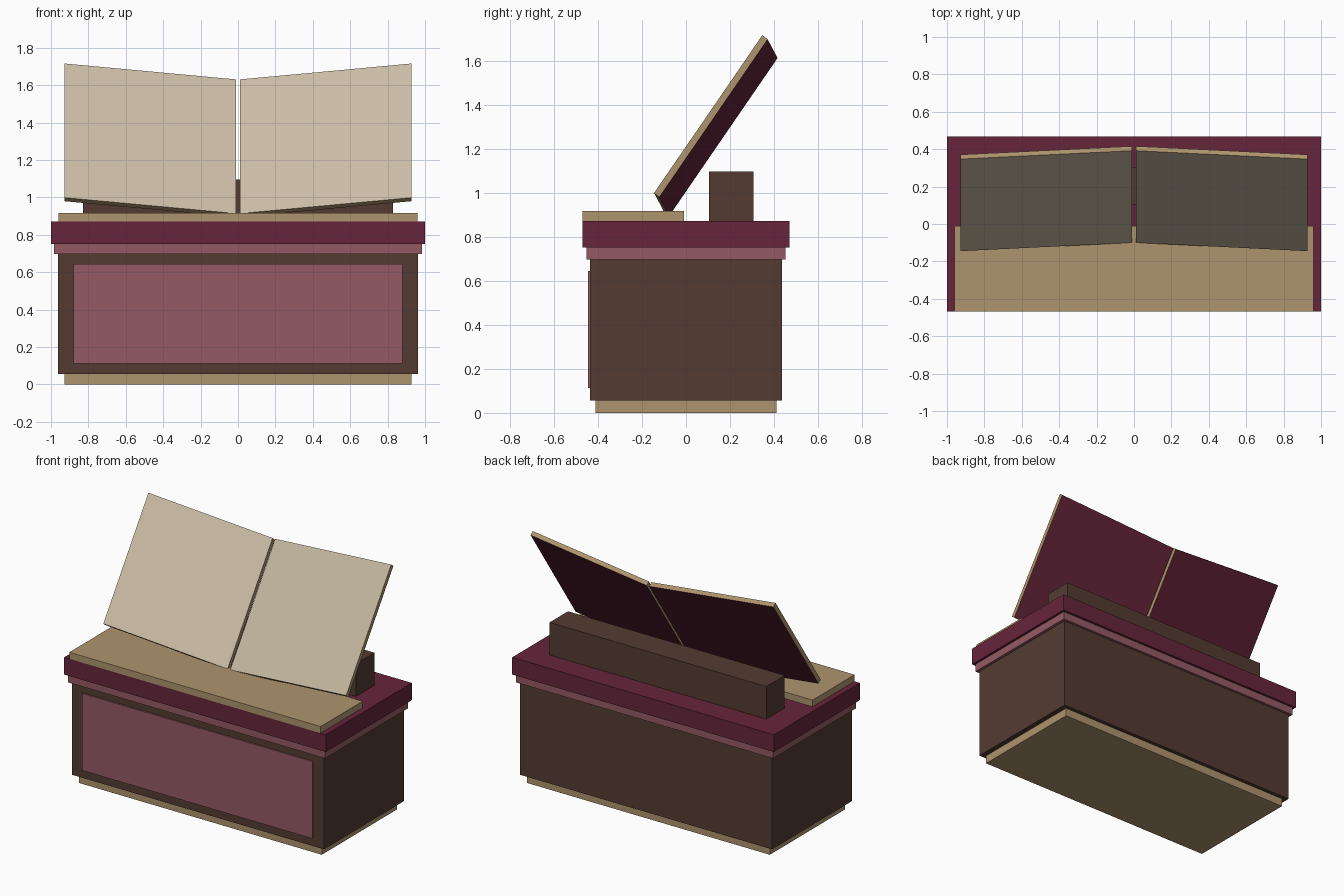
import bpy
import bmesh
from mathutils import Matrix, Vector

cube = bpy.data.objects.get("Cube")
if cube:
    bpy.data.objects.remove(cube, do_unlink=True)


def material(name, hex_code):
    """Flat material from an sRGB hex code, stored as linear values."""
    srgb = [int(hex_code[i:i + 2], 16) / 255 for i in (0, 2, 4)]
    colour = [((c + 0.055) / 1.055) ** 2.4 for c in srgb] + [1.0]
    mat = bpy.data.materials.new(name)
    mat.use_nodes = True
    mat.diffuse_color = colour
    mat.node_tree.nodes["Principled BSDF"].inputs["Base Color"].default_value = colour
    return mat


tan = material("tan", "ae946d")
maroon = material("maroon", "66253a")
brown = material("dark brown", "533b31")
rose = material("dusty rose", "955a64")
cream = material("cream", "cabca5")


def add_object(name, bm, materials):
    bmesh.ops.recalc_face_normals(bm, faces=bm.faces)
    mesh = bpy.data.meshes.new(name)
    bm.to_mesh(mesh)
    bm.free()
    for mat in materials:
        mesh.materials.append(mat)
    obj = bpy.data.objects.new(name, mesh)
    bpy.context.collection.objects.link(obj)
    return obj


def box(name, half_width, y_range, z_range, mat):
    """Box centred on x = 0."""
    (y0, y1), (z0, z1) = y_range, z_range
    bm = bmesh.new()
    bmesh.ops.create_cube(bm, size=1)
    bmesh.ops.scale(bm, vec=(2 * half_width, y1 - y0, z1 - z0), verts=bm.verts)
    bmesh.ops.translate(bm, vec=(0, (y0 + y1) / 2, (z0 + z1) / 2), verts=bm.verts)
    return add_object(name, bm, [mat])


def book_half(name, side):
    """Leaning slab: cream page in front, maroon cover behind, tan edges."""
    corner = Vector((0.01 * side, -0.10, 0.914))      # inner bottom front corner
    across = Vector((0.918 * side, -0.045, 0.085))
    depth = Vector((0, 0.024, -0.019))
    up = Vector((0, 0.492, 0.717))
    bm = bmesh.new()
    bmesh.ops.create_cube(bm, size=1)
    bm.normal_update()
    for face in bm.faces:
        if abs(face.normal.y) > 0.5:
            face.material_index = 1 if face.normal.y < 0 else 2
    shape = Matrix((across, depth, up)).transposed()
    for v in bm.verts:
        v.co = corner + shape @ (v.co + Vector((0.5, 0.5, 0.5)))
    return add_object(name, bm, [tan, cream, maroon])


# Pedestal
box("plinth", 0.928, (-0.41, 0.41), (0, 0.06), tan)
box("body", 0.963, (-0.436, 0.436), (0.057, 0.697), brown)
box("front_panel", 0.88, (-0.446, -0.43), (0.113, 0.645), rose)
box("trim_band", 0.983, (-0.453, 0.453), (0.697, 0.752), rose)
box("top_slab", 1.0, (-0.469, 0.469), (0.752, 0.871), maroon)

# Ledge and support bar that carry the book
box("ledge", 0.96, (-0.469, -0.01), (0.871, 0.917), tan)
box("support_bar", 0.828, (0.105, 0.306), (0.871, 1.096), brown)

# Open book
book_half("left_book_half", 1)
book_half("right_book_half", -1)
